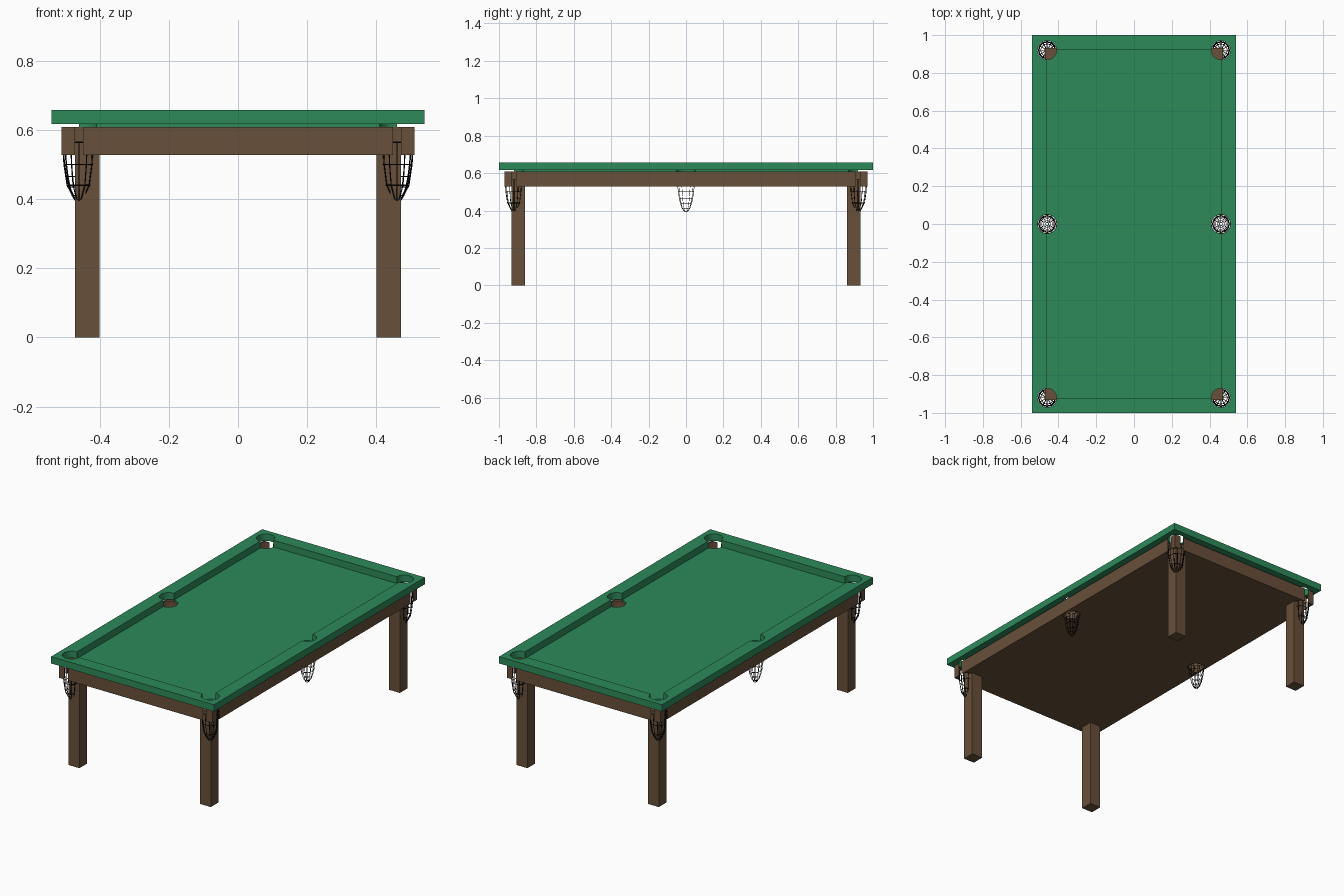
import bpy, math

if "Cube" in bpy.data.objects:
    bpy.data.objects.remove(bpy.data.objects["Cube"])


def material(name, rgb):
    m = bpy.data.materials.new(name)
    m.diffuse_color = (*rgb, 1)
    m.use_nodes = True
    m.node_tree.nodes["Principled BSDF"].inputs["Base Color"].default_value = m.diffuse_color
    return m


GREEN = material("green_cloth", (0.026, 0.254, 0.102))
BROWN = material("brown_wood", (0.138, 0.080, 0.042))
BLACK = material("black_cord", (0.006, 0.006, 0.006))

PX, PY = 0.46, 0.92  # pocket centres
CORNERS = [(sx * PX, sy * PY) for sx in (-1, 1) for sy in (-1, 1)]
MIDDLES = [(-PX, 0), (PX, 0)]


def box(name, x0, x1, y0, y1, z0, z1, mat):
    bpy.ops.mesh.primitive_cube_add(
        size=1, location=((x0 + x1) / 2, (y0 + y1) / 2, (z0 + z1) / 2))
    ob = bpy.context.object
    ob.name = name
    ob.scale = (x1 - x0, y1 - y0, z1 - z0)
    bpy.ops.object.transform_apply(location=True, rotation=False, scale=True)
    ob.data.materials.append(mat)
    return ob


def cut(ob, cutter):
    mod = ob.modifiers.new("cut", 'BOOLEAN')
    mod.operation, mod.solver, mod.object = 'DIFFERENCE', 'EXACT', cutter
    bpy.context.view_layer.objects.active = ob
    bpy.ops.object.modifier_apply(modifier=mod.name)
    bpy.data.objects.remove(cutter)


def cut_pockets(ob, corner_r, middle_r, mat):
    for spots, r in ((CORNERS, corner_r), (MIDDLES, middle_r)):
        for x, y in spots:
            bpy.ops.mesh.primitive_cylinder_add(
                vertices=32, radius=r, depth=0.6, location=(x, y, 0.6))
            cutter = bpy.context.object
            cutter.data.materials.append(mat)
            cut(ob, cutter)


# Cushion rail: a rectangular ring with six pockets
rail = box("cushion_rail", -0.54, 0.54, -1, 1, 0.617, 0.658, GREEN)
cut(rail, box("opening", -PX, PX, -PY, PY, 0.5, 0.8, GREEN))
cut_pockets(rail, 0.05, 0.05, GREEN)

# Playing bed
bed = box("playing_bed", -PX, PX, -PY, PY, 0.609, 0.617, GREEN)
cut_pockets(bed, 0.05, 0.05, GREEN)

# Wooden slab; the corner pockets break through its sides
slab = box("table_frame", -0.51, 0.51, -0.97, 0.97, 0.528, 0.609, BROWN)
cut_pockets(slab, 0.0515, 0.049, BROWN)

# Legs, reaching up into the slab
for sx in (-1, 1):
    for sy in (-1, 1):
        xs = sorted((sx * 0.40, sx * 0.472))
        ys = sorted((sy * 0.86, sy * 0.932))
        box("leg", *xs, *ys, 0, 0.567, BROWN)


def net(name, x, y, levels, cords, thick):
    """Pocket net: upright cords and rings given as (radius, height)."""
    cu = bpy.data.curves.new(name, 'CURVE')
    cu.dimensions = '3D'
    cu.bevel_depth = thick
    cu.bevel_resolution = 0

    def strand(points, closed):
        s = cu.splines.new('POLY')
        s.points.add(len(points) - 1)
        for p, co in zip(s.points, points):
            p.co = (*co, 1)
        s.use_cyclic_u = closed

    angles = [math.tau * i / cords for i in range(cords)]
    for a in angles:
        strand([(r * math.cos(a), r * math.sin(a), z) for r, z in levels], False)
    for r, z in levels:
        strand([(r * math.cos(a), r * math.sin(a), z) for a in angles], True)
    cu.materials.append(BLACK)
    ob = bpy.data.objects.new(name, cu)
    ob.location = (x, y, 0)
    bpy.context.collection.objects.link(ob)
    bpy.ops.object.select_all(action='DESELECT')
    ob.select_set(True)
    bpy.context.view_layer.objects.active = ob
    bpy.ops.object.convert(target='MESH')


# Pocket nets
CORNER_NET = [(0.047, 0.565), (0.043, 0.50), (0.034, 0.44), (0.012, 0.398)]
MIDDLE_NET = [(0.046, 0.565), (0.044, 0.53), (0.041, 0.50), (0.036, 0.465),
              (0.029, 0.435), (0.020, 0.41), (0.008, 0.394)]
for x, y in CORNERS:
    net("corner_net", x, y, CORNER_NET, 12, 0.002)
for x, y in MIDDLES:
    net("middle_net", x, y, MIDDLE_NET, 12, 0.0013)
